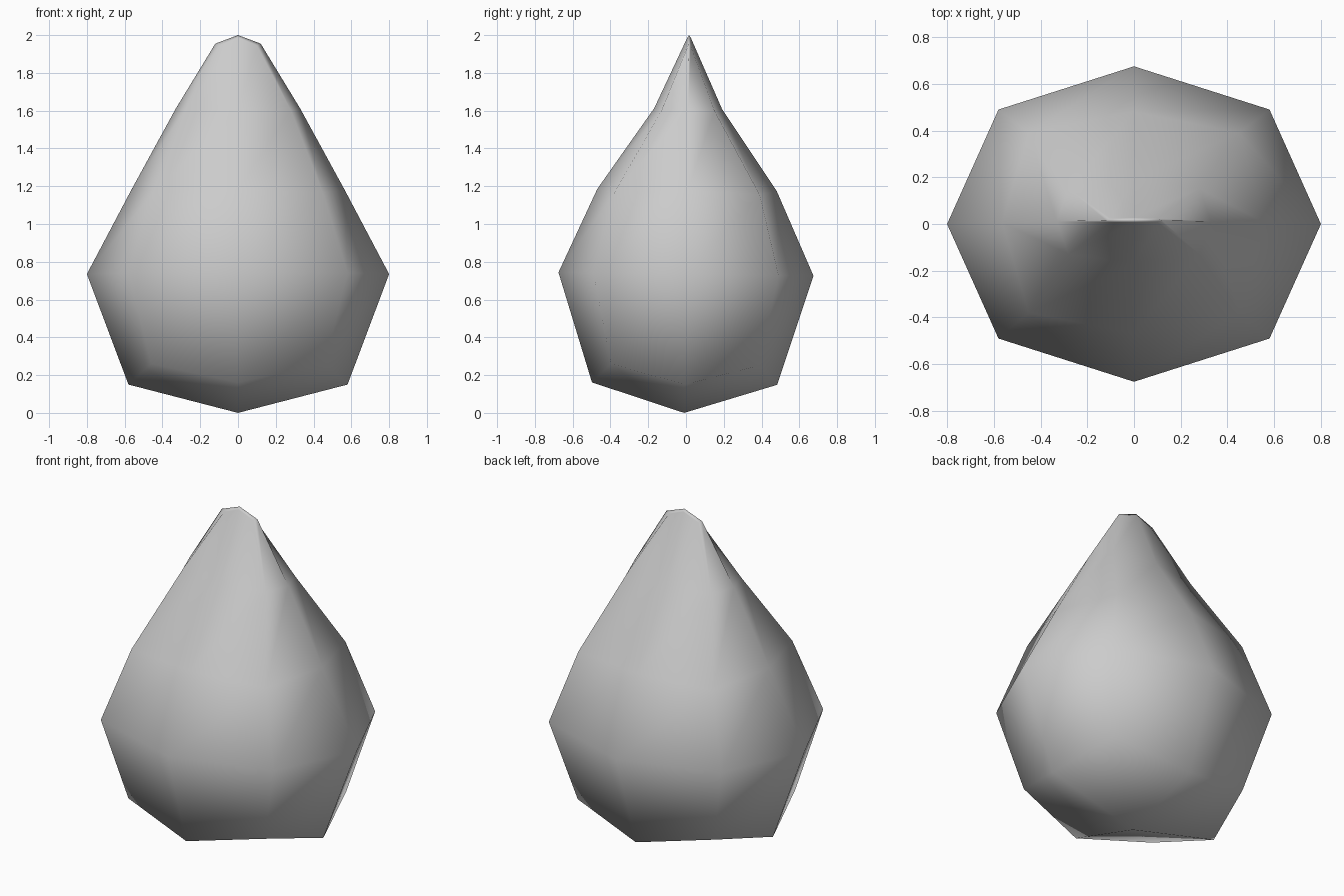
import bpy, bmesh
from math import radians
from mathutils import Matrix, Vector

cube = bpy.data.objects.get("Cube")
if cube:
    bpy.data.objects.remove(cube)

# Plain grey surface
grey = bpy.data.materials.new("light_grey")
grey.use_nodes = True
colour = (0.6, 0.6, 0.6, 1)
grey.diffuse_color = colour
grey.node_tree.nodes["Principled BSDF"].inputs["Base Color"].default_value = colour

# Rings from bottom to top: half width, half depth, corner x, corner y,
# then heights of the side, front and corner points
RINGS = [
    (0.58, 0.49, 0.46, 0.39, 0.15, 0.155, 0.255),
    (0.80, 0.675, 0.58, 0.49, 0.735, 0.735, 0.735),
    (0.565, 0.475, 0.45, 0.385, 1.18, 1.18, 1.16),
    (0.33, 0.18, 0.28, 0.14, 1.61, 1.61, 1.60),
    (0.12, 0.01, 0.10, 0.008, 1.955, 1.985, 1.945),
]


def add_ring(bm, w, d, cx, cy, z_side, z_front, z_corner):
    points = [(w, 0, z_side), (cx, cy, z_corner), (0, d, z_front), (-cx, cy, z_corner),
              (-w, 0, z_side), (-cx, -cy, z_corner), (0, -d, z_front), (cx, -cy, z_corner)]
    return [bm.verts.new(p) for p in points]


def cap(bm, ring, z):
    # Four quads meeting at a pole
    pole = bm.verts.new((0, 0, z))
    for i in range(0, 8, 2):
        bm.faces.new((pole, ring[i], ring[i + 1], ring[(i + 2) % 8]))


# Drop-shaped body
bm = bmesh.new()
rings = [add_ring(bm, *r) for r in RINGS]
for low, high in zip(rings, rings[1:]):
    for i in range(8):
        j = (i + 1) % 8
        bm.faces.new((low[i], low[j], high[j], high[i]))
cap(bm, rings[0], 0)
cap(bm, rings[-1], 2)
bmesh.ops.recalc_face_normals(bm, faces=bm.faces)

# Very slight backward lean
bmesh.ops.rotate(bm, verts=bm.verts, cent=Vector((0, 0, 0.75)),
                 matrix=Matrix.Rotation(radians(-0.75), 3, "X"))
for face in bm.faces:
    face.smooth = True

mesh = bpy.data.meshes.new("drop_body")
bm.to_mesh(mesh)
bm.free()
mesh.materials.append(grey)
body = bpy.data.objects.new("drop_body", mesh)
bpy.context.collection.objects.link(body)
